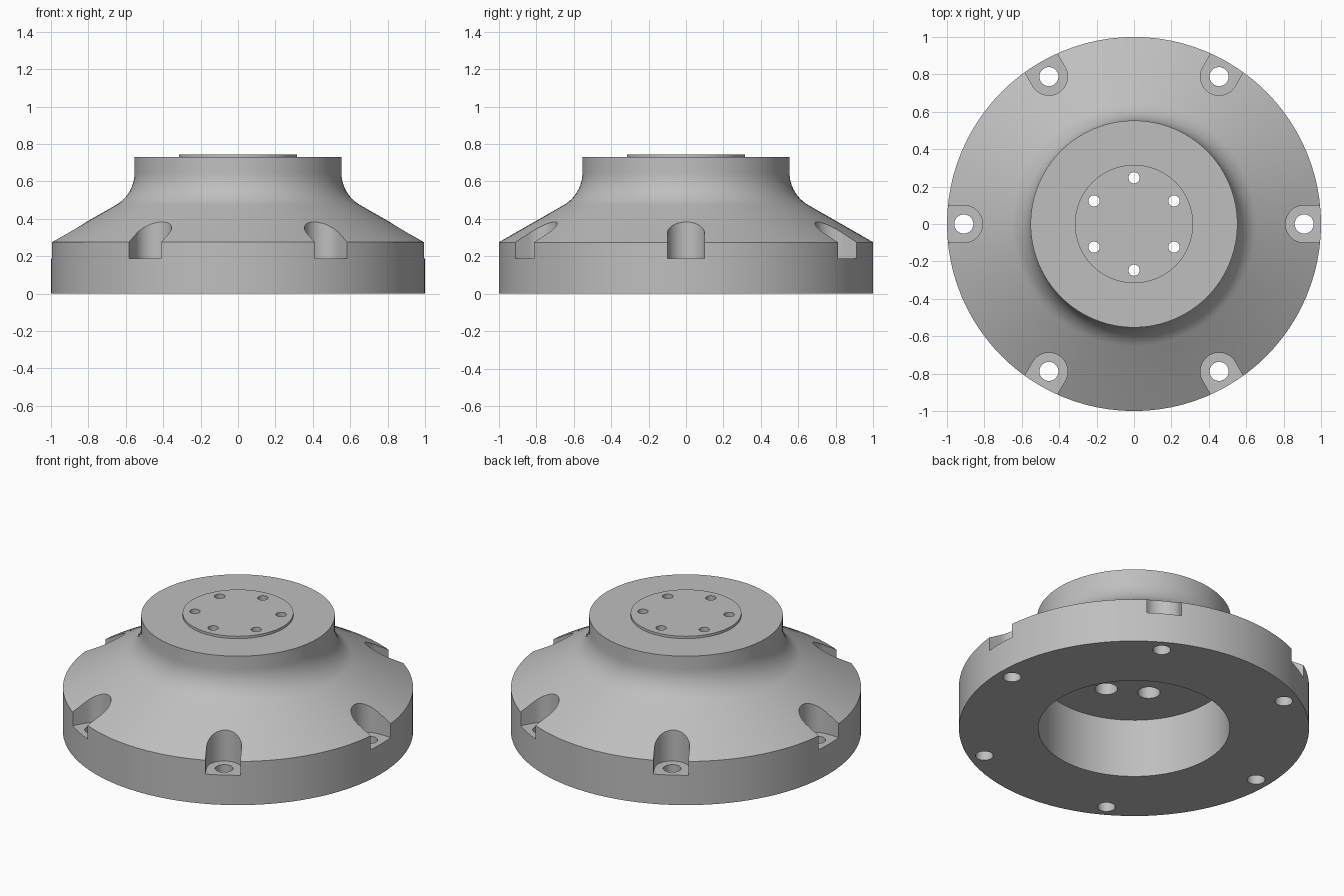
import bpy
import bmesh
from math import cos, sin, pi, radians
from mathutils import Matrix, Vector

cube = bpy.data.objects.get("Cube")
if cube:
    bpy.data.objects.remove(cube, do_unlink=True)

grey = bpy.data.materials.new("plain grey")
grey.use_nodes = True
grey.diffuse_color = (0.52, 0.52, 0.52, 1)
grey.node_tree.nodes["Principled BSDF"].inputs["Base Color"].default_value = (0.52, 0.52, 0.52, 1)


def make_object(name, bm):
    bmesh.ops.recalc_face_normals(bm, faces=bm.faces)
    mesh = bpy.data.meshes.new(name)
    bm.to_mesh(mesh)
    bm.free()
    mesh.materials.append(grey)
    obj = bpy.data.objects.new(name, mesh)
    bpy.context.collection.objects.link(obj)
    return obj


def revolve(name, profile, steps):
    bm = bmesh.new()
    verts = [bm.verts.new((r, 0, z)) for r, z in profile]
    edges = [bm.edges.new(pair) for pair in zip(verts, verts[1:])]
    bmesh.ops.spin(bm, geom=verts + edges, axis=(0, 0, 1), cent=(0, 0, 0),
                   angle=2 * pi, steps=steps)
    bmesh.ops.remove_doubles(bm, verts=bm.verts, dist=0.0001)
    return make_object(name, bm)


def ring_of_prisms(name, outline, z0, z1, start):
    """Six copies of an extruded outline around the z axis."""
    bm = bmesh.new()
    for i in range(6):
        turn = Matrix.Rotation(radians(start + 60 * i), 3, 'Z')
        face = bm.faces.new([bm.verts.new(turn @ Vector((x, y, z0))) for x, y in outline])
        out = bmesh.ops.extrude_face_region(bm, geom=[face])
        top = [v for v in out["geom"] if isinstance(v, bmesh.types.BMVert)]
        bmesh.ops.translate(bm, verts=top, vec=(0, 0, z1 - z0))
    return make_object(name, bm)


def circle(cx, r, n=32):
    return [(cx + r * cos(2 * pi * i / n), r * sin(2 * pi * i / n)) for i in range(n)]


# Flared body: underside pocket, rim, cone, fillet, neck and raised disc
NECK, FILLET = 0.553, 0.2
fillet = [(NECK + FILLET * (1 - cos(radians(a))), 0.647 - FILLET * sin(radians(a)))
          for a in range(60, -1, -5)]
profile = [(0, 0.37), (0.547, 0.37), (0.547, 0), (1, 0), (1, 0.275)] + fillet
profile += [(NECK, 0.73), (0.316, 0.73), (0.316, 0.745), (0, 0.745)]
body = revolve("flange_body", profile, 96)

# Rim notches, bolt holes, and stepped screw holes through the neck
slot = [(0.91 + 0.1 * cos(a), 0.1 * sin(a))
        for a in [pi / 2 + pi * i / 20 for i in range(21)]]
slot += [(1.2, -0.1), (1.2, 0.1)]
cutters = [
    ring_of_prisms("notch_cutter", slot, 0.188, 0.7, 0),
    ring_of_prisms("bolt_hole_cutter", circle(0.91, 0.051), -0.1, 0.3, 0),
    ring_of_prisms("screw_head_cutter", circle(0.247, 0.064), 0.3, 0.57, 30),
    ring_of_prisms("screw_hole_cutter", circle(0.247, 0.03), 0.5, 0.9, 30),
]
bpy.ops.object.select_all(action='DESELECT')
bpy.context.view_layer.objects.active = body
body.select_set(True)
for cutter in cutters:
    mod = body.modifiers.new(cutter.name, 'BOOLEAN')
    mod.operation = 'DIFFERENCE'
    mod.solver = 'EXACT'
    mod.object = cutter
    bpy.ops.object.modifier_apply(modifier=mod.name)
    bpy.data.objects.remove(cutter, do_unlink=True)

bpy.ops.object.shade_smooth_by_angle(angle=radians(25))
